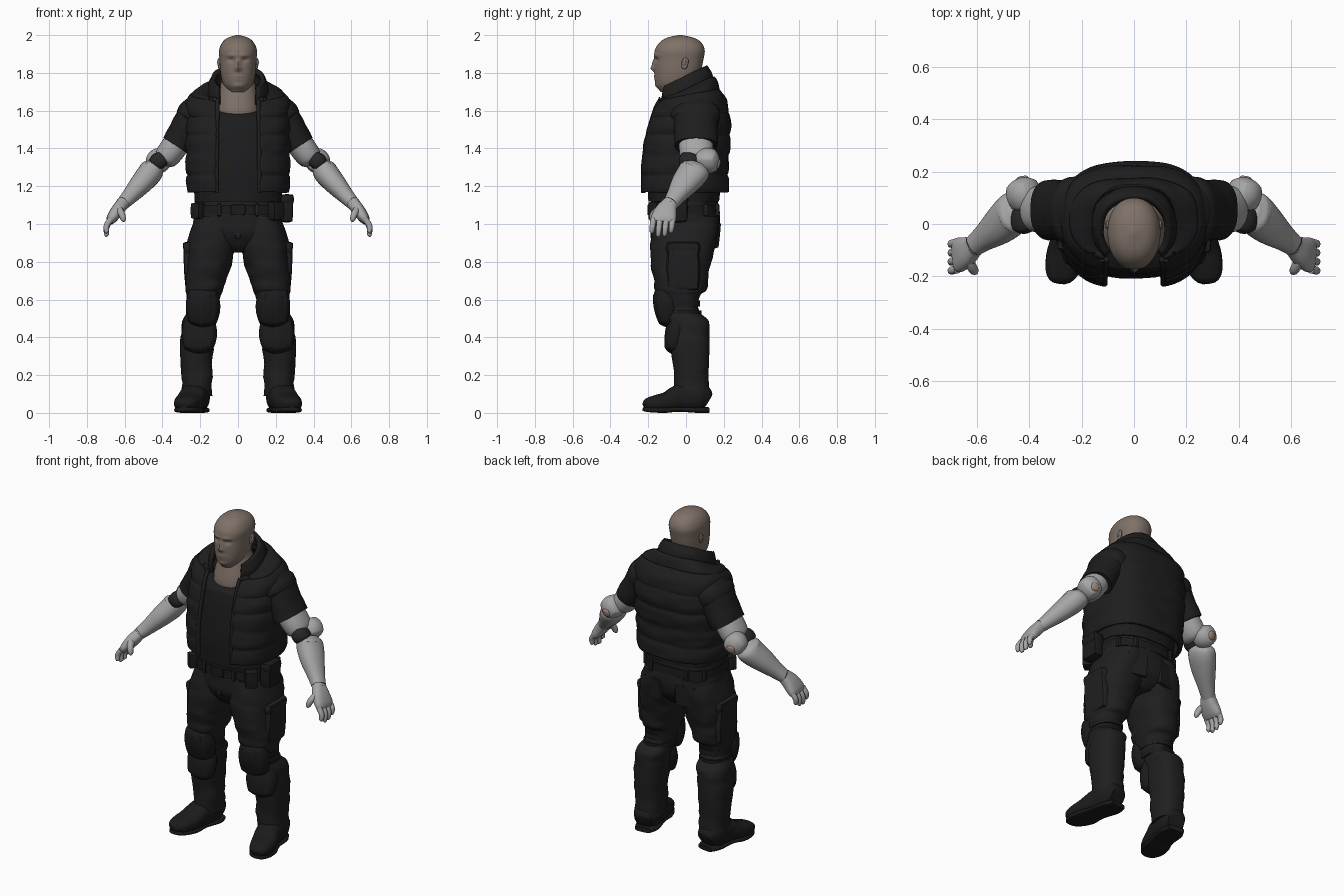
import bpy, bmesh, math
from mathutils import Vector, Matrix, Euler, noise

default_cube = bpy.data.objects.get("Cube")
if default_cube:
    bpy.data.objects.remove(default_cube, do_unlink=True)


def make_material(name, red, green, blue):
    material = bpy.data.materials.new(name)
    material.use_nodes = True
    color = (red, green, blue, 1)
    material.diffuse_color = color
    shader = next(n for n in material.node_tree.nodes if n.type == 'BSDF_PRINCIPLED')
    shader.inputs["Base Color"].default_value = color
    shader.inputs["Roughness"].default_value = .8
    return material


skin = make_material("skin", .21, .165, .135)
metal = make_material("pale_metal", .38, .38, .38)
joint = make_material("dark_joint", .02, .02, .02)
copper = make_material("elbow_copper", .36, .25, .20)
vest_cloth = make_material("vest_black", .013, .013, .013)
shirt_cloth = make_material("shirt_black", .012, .012, .013)
trouser_cloth = make_material("trouser_black", .014, .014, .014)
leather = make_material("boot_black", .011, .011, .011)


def finish(name, mesh_data, material, mirror=False, thickness=0):
    """Turn a bmesh into a smooth object, optionally mirrored or thickened."""
    bmesh.ops.recalc_face_normals(mesh_data, faces=mesh_data.faces)
    mesh = bpy.data.meshes.new(name)
    mesh_data.to_mesh(mesh)
    mesh_data.free()
    mesh.materials.append(material)
    part = bpy.data.objects.new(name, mesh)
    bpy.context.collection.objects.link(part)
    if thickness:
        shell = part.modifiers.new("thickness", 'SOLIDIFY')
        shell.thickness, shell.offset = thickness, 0
    if mirror:
        part.modifiers.new("mirror", 'MIRROR').use_clip = False
    bpy.ops.object.select_all(action='DESELECT')
    part.select_set(True)
    bpy.context.view_layer.objects.active = part
    bpy.ops.object.shade_smooth_by_angle(angle=math.radians(50))
    return part


def spline(rows, steps):
    """Smoothly interpolate every column of a table of sections."""
    result = []
    last = len(rows) - 1
    for i in range(last):
        a, b, c, d = (rows[max(0, min(last, k))] for k in (i - 1, i, i + 1, i + 2))
        for step in range(steps):
            t = step / steps
            result.append([q + t / 2 * (r - p + t * (2 * p - 5 * q + 4 * r - s
                           + t * (3 * (q - r) + s - p)))
                           for p, q, r, s in zip(a, b, c, d)])
    return result + [list(rows[-1])]


def signed_power(value, exponent):
    return math.copysign(abs(value) ** exponent, value)


def loft(name, rows, material, hint=None, sides=32, steps=5, power=2.2, mirror=False,
         gap=0, quilt=0, wrinkle=0, thickness=0, sculpt=None):
    """Sections are x, y, z, two radii and a tilt; a hint axis makes them follow the path."""
    rows = spline([tuple(r) + (0,) * (6 - len(r)) for r in rows], steps)
    centers = [Vector(r[:3]) for r in rows]
    bm = bmesh.new()
    rings = []
    for i, (x, y, z, ru, rv, tilt) in enumerate(rows):
        u, v = Vector((1, 0, 0)), Vector((0, 1, tilt))
        if hint:
            path = (centers[min(i + 1, len(rows) - 1)] - centers[max(i - 1, 0)]).normalized()
            u = (Vector(hint) - path * path.dot(Vector(hint))).normalized()
            v = path.cross(u)
        puff = quilt * abs(math.sin(math.pi * z / .105)) ** .5
        start = math.asin(min(1, (gap / ru) ** (power / 2))) if gap else 0
        count = sides + 1 if gap else sides
        ring = []
        for k in range(count):
            angle = start + (math.tau - 2 * start) * k / sides
            across = u * signed_power(math.sin(angle), 2 / power)
            along = v * -signed_power(math.cos(angle), 2 / power)
            point = centers[i] + across * (ru + puff) + along * (rv + puff)
            if wrinkle:
                fold = noise.noise(Vector((point.x * 9, point.y * 9, point.z * 22)))
                point += (point - centers[i]).normalized() * fold * wrinkle
            ring.append(bm.verts.new(sculpt(point) if sculpt else point))
        rings.append(ring)
    for low, high in zip(rings, rings[1:]):
        for k in range(sides):
            n = (k + 1) % len(low)
            bm.faces.new((low[k], low[n], high[n], high[k]))
    if not gap:
        bm.faces.new(rings[0])
        bm.faces.new(rings[-1])
    return finish(name, bm, material, mirror, thickness)


def pad(name, center, half, material, roundness=.25, turn=(0, 0, 0), mirror=False):
    """A box swollen towards a ball by the given roundness."""
    bm = bmesh.new()
    bmesh.ops.create_cube(bm, size=2)
    bmesh.ops.subdivide_edges(bm, edges=bm.edges[:], cuts=9, use_grid_fill=True)
    for vert in bm.verts:
        vert.co = vert.co.lerp(vert.co.normalized(), roundness)
    rotation = Euler([math.radians(a) for a in turn]).to_matrix().to_4x4()
    bm.transform(Matrix.Translation(center) @ rotation @ Matrix.Diagonal((*half, 1)))
    return finish(name, bm, material, mirror)


# Head: smooth egg with pressed features (x, z, spread x, spread z, push)
features = [(0, 1.845, .013, .028, .014), (0, 1.822, .018, .012, .014),
            (.034, 1.893, .03, .01, .007), (.036, 1.868, .018, .011, -.012),
            (0, 1.775, .032, .016, .005), (0, 1.772, .028, .004, -.003),
            (0, 1.73, .03, .014, .007)]


def press_face(point):
    if point.y < -.06:
        for x, z, wide, tall, push in features:
            dx, dz = (abs(point.x) - x) / wide, (point.z - z) / tall
            point.y -= push * math.exp(-dx * dx - dz * dz)
    return point


loft("head", [(0, -.065, 1.70, .048, .07), (0, -.055, 1.74, .078, .104), (0, -.045, 1.80, .093, .121),
              (0, -.037, 1.87, .098, .129), (0, -.033, 1.92, .10, .132), (0, -.03, 1.96, .084, .111),
              (0, -.03, 1.985, .056, .073), (0, -.03, 2, .01, .012)],
     skin, sides=96, steps=9, sculpt=press_face)
loft("neck", [(0, -.02, 1.55, .12, .12), (0, -.02, 1.64, .118, .126, .3),
              (0, -.02, 1.69, .105, .105), (0, -.02, 1.77, .085, .085)], skin)
pad("ear", (.099, -.006, 1.85), (.008, .018, .031), skin, .8, (-12, 0, -12), True)
pad("ear_hollow", (.104, -.009, 1.853), (.006, .009, .016), skin, 1, (-12, 0, -12), True)

# Shirt with sleeves
loft("shirt", [(0, -.012, 1.12, .23, .187), (0, -.008, 1.3, .24, .20), (0, 0, 1.45, .24, .195),
               (0, 0, 1.55, .22, .178), (0, -.005, 1.595, .17, .156, .15), (0, -.005, 1.625, .13, .146, .3)],
     shirt_cloth, power=2.5, sides=48, wrinkle=.005)
loft("sleeve", [(.17, .045, 1.65, .10, .07), (.23, .05, 1.575, .115, .09),
                (.28, .053, 1.488, .115, .087), (.328, .053, 1.413, .112, .085)],
     shirt_cloth, (0, 1, 0), wrinkle=.006, mirror=True)

# Quilted open vest with collar, armhole rims and zip edges
loft("vest", [(0, -.01, 1.17, .248, .217), (0, -.01, 1.3, .257, .215), (0, .004, 1.45, .258, .212),
              (0, .016, 1.55, .258, .198, .05), (0, .02, 1.63, .256, .174, .12), (0, .02, 1.68, .235, .143, .2),
              (0, .005, 1.70, .19, .14, .35), (0, -.005, 1.70, .15, .137, .5)],
     vest_cloth, sides=96, steps=11, power=2.7, gap=.11, quilt=.01, wrinkle=.006, thickness=.024)
loft("collar", [(0, -.005, 1.685, .15, .137, .5), (0, -.012, 1.73, .146, .137, .5),
                (0, -.025, 1.77, .127, .124, .5)],
     vest_cloth, sides=48, gap=.10, thickness=.026, wrinkle=.004)
loft("armhole_rim", [(.21, .045, 1.605, .12, .085), (.222, .047, 1.585, .132, .096),
                     (.238, .05, 1.557, .13, .096), (.25, .05, 1.537, .115, .088)],
     vest_cloth, (0, 1, 0), mirror=True)
loft("zip_edge", [(.112, -.226, 1.165, .012, .012), (.113, -.226, 1.3, .012, .012),
                  (.112, -.206, 1.45, .012, .012), (.11, -.165, 1.6, .012, .012),
                  (.108, -.135, 1.66, .011, .011)], vest_cloth, (1, 0, 0), sides=10, mirror=True)
pad("collar_snap", (.122, -.14, 1.66), (.012, .006, .012), joint, .8, mirror=True)

# Mechanical arms
loft("upper_arm", [(.30, .05, 1.46, .09, .07), (.355, .055, 1.385, .09, .07),
                   (.385, .06, 1.345, .08, .062), (.40, .06, 1.325, .05, .04)],
     metal, (0, 1, 0), mirror=True)
pad("elbow_joint", (.421, .015, 1.333), (.046, .053, .046), joint, .8, (0, 35, 0), True)
pad("elbow_cap", (.42, .113, 1.335), (.062, .065, .066), metal, .85, (0, 40, -15), True)
pad("elbow_disc", (.425, .168, 1.318), (.026, .014, .026), copper, .8, (-15, 0, -10), True)
loft("forearm", [(.448, .06, 1.322, .04, .03), (.455, .05, 1.297, .076, .06), (.468, .035, 1.268, .082, .065),
                 (.515, -.008, 1.212, .072, .058), (.575, -.055, 1.145, .05, .043),
                 (.618, -.088, 1.10, .04, .034)], metal, (0, 1, 0), mirror=True)
loft("wrist_seam", [(.607, -.08, 1.112, .042, .036), (.61, -.083, 1.109, .042, .036)],
     joint, (0, 1, 0), steps=1, mirror=True)

# Hands
loft("palm", [(.61, -.083, 1.11, .04, .033), (.64, -.105, 1.07, .057, .034),
              (.668, -.118, 1.03, .066, .028), (.68, -.122, 1.008, .058, .018)],
     metal, (0, 1, 0), power=2.6, mirror=True)
for i, length in enumerate((.06, .078, .075, .058)):
    y = -.173 + .034 * i
    loft(f"finger_{i}", [(.674, y, 1.025, .016, .016), (.696, y - .004, 1.02 - length / 2, .015, .015),
                         (.695, y - .008, 1.02 - length, .012, .012),
                         (.692, y - .009, 1.013 - length, .004, .004)],
         metal, (0, 1, 0), sides=12, mirror=True)
loft("thumb", [(.635, -.13, 1.085, .02, .02), (.617, -.168, 1.055, .02, .018),
               (.607, -.18, 1.025, .015, .014), (.605, -.183, 1.012, .005, .005)],
     metal, (0, 1, 0), sides=12, mirror=True)

# Trousers, fly and pockets
loft("hips", [(0, -.01, 1.17, .22, .175), (0, -.007, 1.08, .228, .178), (0, -.005, 1.0, .235, .182),
              (0, -.005, .92, .20, .168), (0, -.005, .85, .07, .11)],
     trouser_cloth, sides=48, power=2.4, wrinkle=.008)
loft("trouser_leg", [(.12, -.005, 1.04, .105, .17), (.135, -.01, .92, .13, .175), (.151, -.022, .82, .125, .162),
                     (.167, -.028, .72, .112, .146), (.178, -.03, .65, .10, .136), (.181, -.035, .62, .09, .108),
                     (.187, -.03, .54, .08, .098), (.203, .008, .485, .088, .112), (.216, .018, .40, .09, .106),
                     (.217, .027, .22, .082, .094), (.218, .031, .09, .078, .09)],
     trouser_cloth, sides=40, power=2.4, wrinkle=.01, mirror=True)
pad("fly", (0, -.18, .98), (.014, .008, .06), trouser_cloth, .4)
pad("cargo_pocket", (.258, -.015, .76), (.028, .09, .12), trouser_cloth, .4, (0, 3, 0), True)
pad("cargo_flap", (.262, -.015, .872), (.028, .092, .035), trouser_cloth, .4, (0, 8, 0), True)
pad("back_pocket", (.11, .157, .94), (.065, .011, .07), trouser_cloth, .25, (-6, 0, -12), True)

# Belt, loops and pouches
loft("belt", [(0, -.008, 1.05, .235, .187), (0, -.008, 1.10, .234, .186)],
     leather, steps=2, sides=48, power=2.4)
pad("buckle", (0, -.196, 1.075), (.04, .008, .028), leather, .2)
for x, y in ((.10, -.185), (.21, -.10), (.12, .165), (.20, .105)):
    pad("belt_loop", (x, y, 1.075), (.012, .012, .035), trouser_cloth, .4, mirror=True)
pad("large_pouch", (.257, -.05, 1.08), (.035, .06, .073), leather, .35)
pad("large_pouch_flap", (.26, -.05, 1.13), (.036, .063, .028), leather, .4)
pad("front_pouch", (.20, -.155, 1.07), (.038, .034, .052), leather, .35, (0, 0, 40))
pad("small_pouch", (-.21, -.13, 1.07), (.03, .035, .045), leather, .35, (0, 0, -40))

# Knee and shin guards with straps
pad("knee_guard", (.185, -.105, .565), (.092, .064, .112), leather, .75, (8, 0, 5), True)
pad("knee_cap", (.186, -.138, .57), (.062, .034, .078), leather, .75, (8, 0, 5), True)
pad("shin_guard", (.205, -.058, .42), (.095, .052, .108), leather, .75, (-8, 0, 8), True)
for z, x, y, wide, deep in ((.58, .184, -.03, .087, .104), (.525, .19, -.022, .086, .103)):
    loft("knee_strap", [(x, y, z - .016, wide, deep), (x, y, z + .016, wide, deep)],
         leather, steps=1, mirror=True)

# Boots turned slightly outward
loft("boot", [(.213, .115, .065, .05, .045), (.22, .07, .085, .072, .075), (.235, -.03, .08, .072, .072),
              (.255, -.10, .06, .074, .052), (.272, -.16, .05, .068, .044), (.282, -.20, .044, .054, .035),
              (.286, -.22, .035, .03, .018)],
     leather, (1, 0, 0), power=2.6, mirror=True)
loft("sole", [(.212, .118, .015, .05, .015), (.22, .06, .015, .07, .015), (.24, -.04, .018, .066, .012),
              (.257, -.11, .015, .075, .015), (.273, -.17, .016, .067, .014), (.283, -.21, .018, .046, .012),
              (.286, -.225, .02, .025, .01)],
     leather, (1, 0, 0), power=3.5, mirror=True)
for i in range(4):
    pad(f"lace_{i}", (.243 + .007 * i, -.06 - .022 * i, .128 - .011 * i), (.035, .008, .007),
        joint, .5, (25, 0, 12), True)
